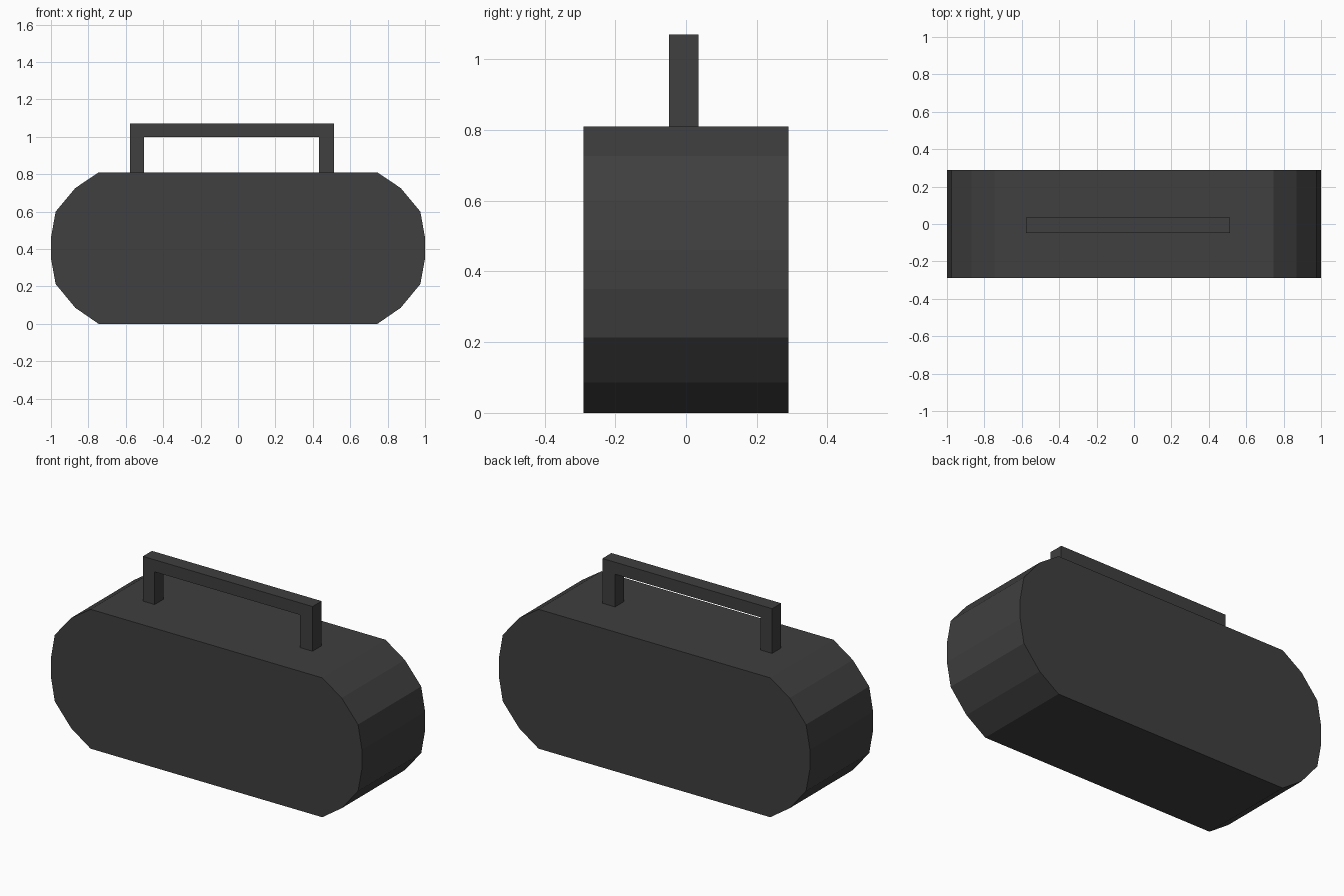
import bpy, bmesh

if "Cube" in bpy.data.objects:
    bpy.data.objects.remove(bpy.data.objects["Cube"])

charcoal = bpy.data.materials.new("charcoal")
charcoal.diffuse_color = (0.05, 0.05, 0.05, 1)
charcoal.use_nodes = True
charcoal.node_tree.nodes["Principled BSDF"].inputs["Base Color"].default_value = charcoal.diffuse_color


def extrude_profile(name, profile, y0, y1):
    """Extrude a closed XZ outline from y0 to y1."""
    bm = bmesh.new()
    face = bm.faces.new([bm.verts.new((x, y0, z)) for x, z in profile])
    ext = bmesh.ops.extrude_face_region(bm, geom=[face], use_keep_orig=True)
    moved = [v for v in ext["geom"] if isinstance(v, bmesh.types.BMVert)]
    bmesh.ops.translate(bm, verts=moved, vec=(0, y1 - y0, 0))
    bmesh.ops.recalc_face_normals(bm, faces=bm.faces)
    mesh = bpy.data.meshes.new(name)
    bm.to_mesh(mesh)
    bm.free()
    mesh.materials.append(charcoal)
    obj = bpy.data.objects.new(name, mesh)
    bpy.context.collection.objects.link(obj)
    return obj


# Body: faceted rounded ends, mirrored left to right
right_end = [(0.745, 0), (0.87, 0.086), (0.975, 0.213), (1.0, 0.35),
             (1.0, 0.46), (0.975, 0.60), (0.87, 0.726), (0.745, 0.81)]
left_end = [(-x, z) for x, z in reversed(right_end)]
extrude_profile("body", right_end + left_end, -0.29, 0.29)

# Handle: square arch standing on the flat top, slightly off centre
arch = [(-0.578, 0.81), (-0.578, 1.07), (0.513, 1.07), (0.513, 0.81),
        (0.432, 0.81), (0.432, 1.0), (-0.502, 1.0), (-0.502, 0.81)]
extrude_profile("handle", arch, -0.048, 0.035)
